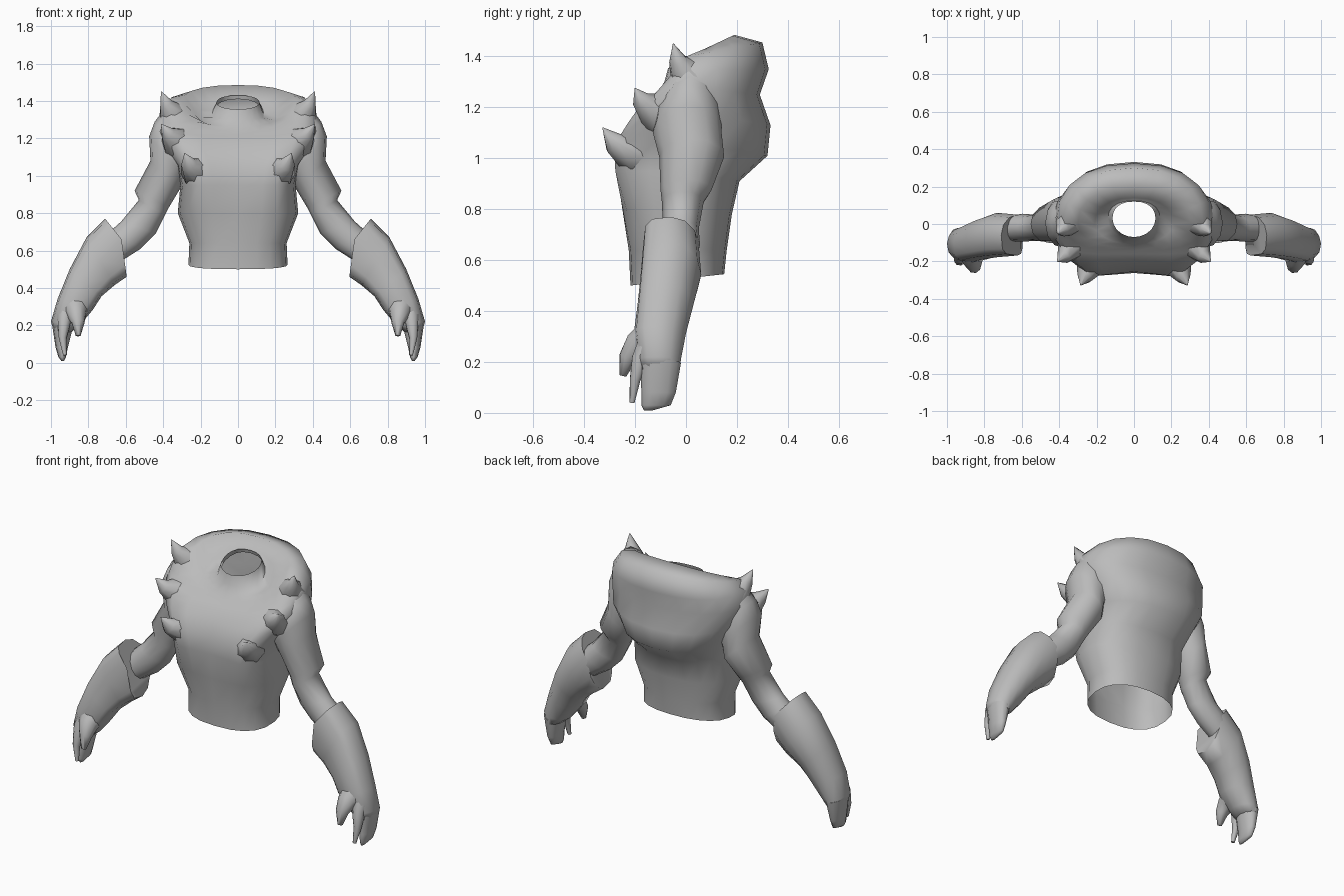
import bpy, bmesh, math
from mathutils import Vector

if "Cube" in bpy.data.objects:
    bpy.data.objects.remove(bpy.data.objects["Cube"])

grey = bpy.data.materials.new("plain_grey")
grey.diffuse_color = (0.5, 0.5, 0.5, 1)
grey.use_nodes = True
grey.node_tree.nodes["Principled BSDF"].inputs["Base Color"].default_value = grey.diffuse_color


def loft(name, rings, cap_start=False, cap_end=False, mirror=True):
    """Skin a list of equal-length closed rings; caps are optional."""
    bm = bmesh.new()
    rows = [[bm.verts.new(p) for p in ring] for ring in rings]
    n = len(rows[0])
    for a, b in zip(rows, rows[1:]):
        for i in range(n):
            j = (i + 1) % n
            bm.faces.new((a[i], a[j], b[j], b[i]))
    if cap_start:
        bm.faces.new(rows[0][::-1])
    if cap_end:
        bm.faces.new(rows[-1])
    bmesh.ops.recalc_face_normals(bm, faces=bm.faces)
    me = bpy.data.meshes.new(name)
    bm.to_mesh(me)
    bm.free()
    me.materials.append(grey)
    ob = bpy.data.objects.new(name, me)
    bpy.context.collection.objects.link(ob)
    bpy.ops.object.select_all(action='DESELECT')
    ob.select_set(True)
    bpy.context.view_layer.objects.active = ob
    bpy.ops.object.shade_smooth_by_angle(angle=math.radians(75))
    if mirror:
        ob.modifiers.new("mirror", 'MIRROR')
    return ob


def body_ring(front, side, back, boxy, pec=0, n=20):
    """Ring through front (y, z), side (x, y, z) and back (y, z); pec swells the breasts."""
    pts = []
    for i in range(n):
        t = 2 * math.pi * i / n
        s, c = math.sin(t), math.cos(t)
        e = boxy if c > 0 else 0.87
        x = side[0] * math.copysign(abs(s) ** e, s)
        end, w = (front, abs(c) ** e) if c > 0 else (back, abs(c) ** e)
        swell = pec * math.sin(2 * t) ** 2 if c > 0 else 0
        pts.append((x, side[1] + (end[0] - side[1]) * w - swell,
                    side[2] + (end[1] - side[2]) * w))
    return pts


def limb_ring(outer, inner, y0, y1, boxy=1.0, bow=(0, 0), n=12):
    """Ring between outer and inner (x, z) points; boxy squares the front, bow kinks it."""
    o, i_ = Vector((outer[0], 0, outer[1])), Vector((inner[0], 0, inner[1]))
    mid, half = (o + i_) / 2, (o - i_) / 2
    ym, yh = (y0 + y1) / 2, (y1 - y0) / 2
    pts = []
    for k in range(n):
        c, s = math.cos(2 * math.pi * k / n), math.sin(2 * math.pi * k / n)
        e = boxy if s < -0.01 else 1.0
        cc, ss = math.copysign(abs(c) ** e, c), math.copysign(abs(s) ** e, s)
        b = 1 - abs(cc)
        pts.append(mid + half * cc + Vector((bow[0] * b, ym + yh * ss, bow[1] * b)))
    return pts


def horn(name, path, n=8):
    """Tapered tube along (x, y, z, radius) stations."""
    ps = [Vector(p[:3]) for p in path]
    rings = []
    for k, p in enumerate(ps):
        d = (ps[min(k + 1, len(ps) - 1)] - ps[max(k - 1, 0)]).normalized()
        u = d.cross(Vector((0.3, 1, 0.2))).normalized()
        v = d.cross(u)
        rings.append([p + path[k][3] * (u * math.cos(2 * math.pi * i / n)
                      + v * math.sin(2 * math.pi * i / n)) for i in range(n)])
    return loft(name, rings, False, True)


# Torso: open waist, chest, hunched back ridge, open neck
torso = [
    ((-.218, .50), (.265, -.03, .525), (.15, .545), .8),
    ((-.225, .64), (.26, -.03, .64), (.16, .64), .8),
    ((-.25, .80), (.322, -.03, .80), (.18, .78), .8, .02),
    ((-.262, .95), (.308, -.02, .95), (.21, .91), .72, .055),
    ((-.255, 1.05), (.33, .01, 1.06), (.32, 1.01), .68, .07),
    ((-.22, 1.13), (.40, .02, 1.18), (.332, 1.13), .66, .045),
    ((-.185, 1.18), (.43, .02, 1.28), (.29, 1.25), .66, .035),
    ((-.16, 1.205), (.415, .01, 1.35), (.325, 1.35), .7, .02),
    ((-.145, 1.22), (.37, .0, 1.40), (.30, 1.455), .75),
    ((-.13, 1.235), (.30, .01, 1.40), (.19, 1.485), .85),
    ((-.11, 1.26), (.21, .0, 1.31), (.14, 1.42), 1),
    ((-.085, 1.30), (.14, .03, 1.315), (.125, 1.41), 1),
    ((-.07, 1.355), (.115, .03, 1.39), (.12, 1.43), 1),
]
loft("torso", [body_ring(*r) for r in torso], mirror=False)

# Upper arm with a flared sleeve, narrowing into the elbow
upper_arm = [
    ((.39, 1.36), (.20, 1.08), -.08, .13),
    ((.445, 1.29), (.24, 1.03), -.12, .14),
    ((.475, 1.21), (.28, .99), -.13, .14),
    ((.468, 1.08), (.31, .93), -.105, .15),
    ((.553, .92), (.37, .83), -.10, .10),
    ((.53, .87), (.39, .79), -.095, .07),
    ((.625, .755), (.44, .69), -.09, .05),
    ((.67, .715), (.52, .61), -.095, .055),
    ((.73, .64), (.63, .54), -.09, .04),
]
loft("upper_arm", [limb_ring(*r) for r in upper_arm], True, True)

# Gauntlet with a kinked cuff, squared front and flared wrist
gauntlet = [
    ((.71, .77), (.595, .46), -.168, .05, .55, (-.03, .045)),
    ((.81, .67), (.66, .415), -.178, .06, .6),
    ((.90, .50), (.73, .355), -.19, .03, .6),
    ((.965, .34), (.775, .285), -.205, .0, .7),
    ((1.0, .22), (.845, .20), -.19, -.02, .85),
    ((.985, .17), (.89, .165), -.18, -.025),
]
loft("gauntlet", [limb_ring(*r) for r in gauntlet], True, True)

# Broad finger block, slim finger and thumb
fingers = [
    ((.995, .21), (.885, .18), -.18, -.02),
    ((.975, .08), (.91, .08), -.175, -.04),
    ((.96, .03), (.92, .03), -.175, -.06),
    ((.945, .01), (.93, .01), -.165, -.13),
]
loft("finger_block", [limb_ring(*r) for r in fingers], True, True)
horn("slim_finger", [(.92, -.14, .28, .05), (.93, -.18, .21, .036),
                     (.937, -.20, .13, .022), (.925, -.212, .04, .01)])
horn("thumb", [(.87, -.11, .31, .085), (.863, -.195, .265, .055),
               (.855, -.23, .215, .036), (.855, -.248, .145, .014)])

# Three curved spikes across each shoulder and breast, flaring out of the body
horn("shoulder_spike", [(.32, .06, 1.27, .10), (.355, .0, 1.335, .073),
                        (.385, -.033, 1.385, .036), (.41, -.05, 1.45, .002)])
horn("middle_spike", [(.28, -.04, 1.14, .10), (.335, -.12, 1.185, .082),
                      (.375, -.175, 1.225, .04), (.41, -.20, 1.275, .002)])
horn("breast_spike", [(.17, -.12, .995, .09), (.23, -.215, 1.03, .085),
                      (.263, -.283, 1.06, .044), (.285, -.327, 1.12, .002)])
